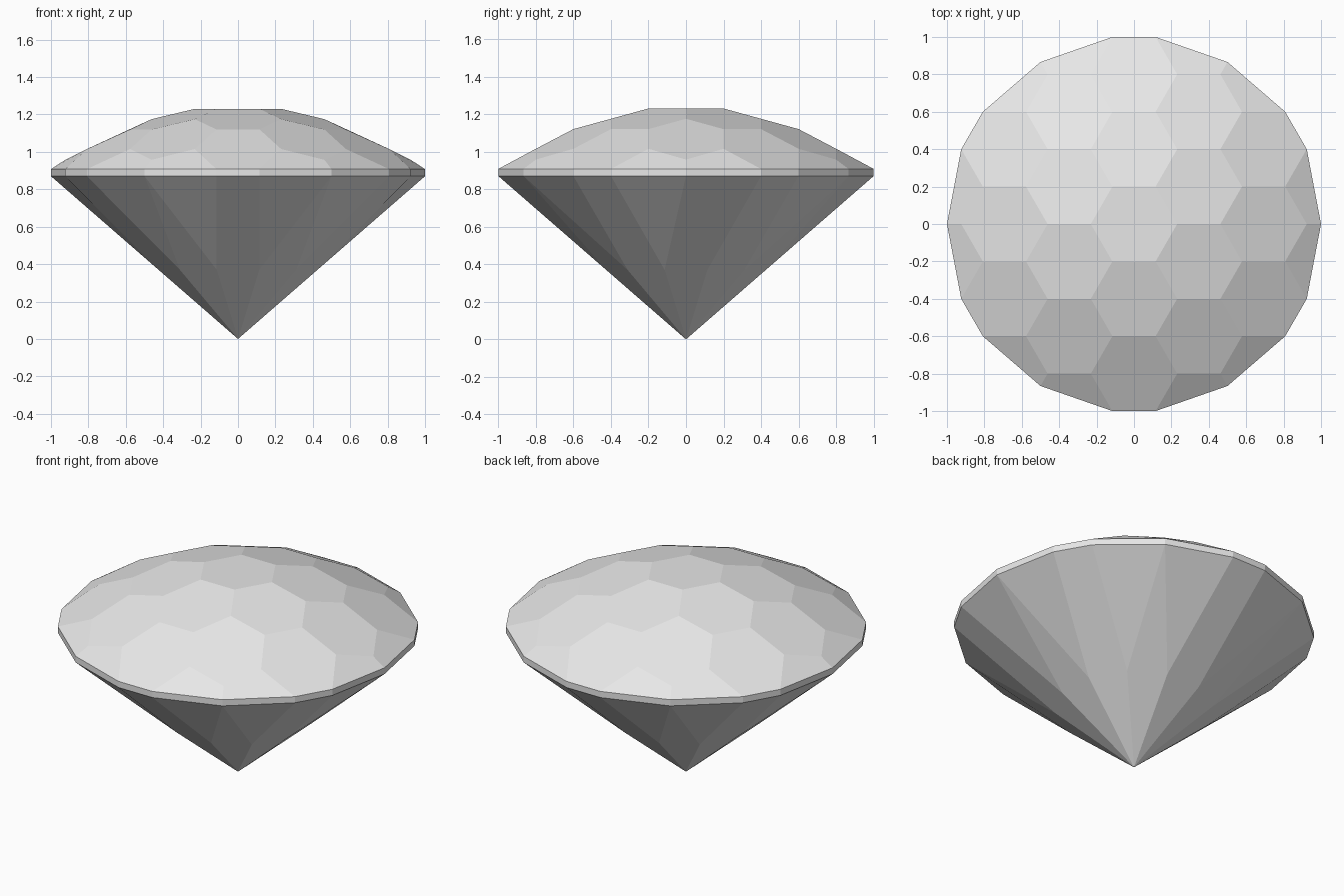
import bpy, bmesh, math
from mathutils import Vector, Matrix

cube = bpy.data.objects.get("Cube")
if cube:
    bpy.data.objects.remove(cube)

# Main dimensions
APOTHEM = 0.2                        # half height of one hexagonal facet
SIDE = 2 * APOTHEM / math.sqrt(3)    # also its corner radius
GIRDLE_TOP, GIRDLE_BOTTOM = 0.908, 0.87
KINK = 0.37                          # height where the lower facets split
CENTRE = Vector((0, 0, 0.85))

grey = bpy.data.materials.new("pale_grey")
grey.use_nodes = True
colour = (0.8, 0.8, 0.8, 1)
grey.diffuse_color = colour
grey.node_tree.nodes["Principled BSDF"].inputs["Base Color"].default_value = colour


def dome_height(r):
    """Height of the crown at a distance from the axis."""
    steps = [(0.231, 1.23), (0.462, 1.175), (0.611, 1.12), (0.833, 1.015),
             (0.924, 0.9575), (0.99, GIRDLE_TOP)]
    if r <= steps[0][0]:
        return steps[0][1]
    for (r0, z0), (r1, z1) in zip(steps, steps[1:]):
        if r <= r1:
            return z0 + (z1 - z0) * (r - r0) / (r1 - r0)
    return GIRDLE_TOP


def on_dome(x, y):
    return Vector((x, y, dome_height(math.hypot(x, y))))


def hexagon(cx, cy):
    return [on_dome(cx + SIDE * math.cos(math.radians(a)),
                    cy + SIDE * math.sin(math.radians(a))) for a in range(0, 360, 60)]


def mirrored(points):
    return [Vector((p.x, -p.y, p.z)) for p in points]


def build(name, sector, whole=()):
    """Turn one sector's facets six times about the axis, then weld them."""
    bm = bmesh.new()
    facets = list(whole)
    for k in range(6):
        turn = Matrix.Rotation(k * math.pi / 3, 3, 'Z')
        facets += [[turn @ p for p in facet] for facet in sector]
    for facet in facets:
        face = bm.faces.new([bm.verts.new(p) for p in facet])
        face.normal_update()
        if face.normal.dot(face.calc_center_median() - CENTRE) < 0:
            face.normal_flip()
    bmesh.ops.remove_doubles(bm, verts=bm.verts, dist=0.002)
    mesh = bpy.data.meshes.new(name)
    bm.to_mesh(mesh)
    bm.free()
    mesh.materials.append(grey)
    obj = bpy.data.objects.new(name, mesh)
    bpy.context.collection.objects.link(obj)
    return obj


# Crown: a dome of hexagons, with small corner facets reaching the rim
column = 1.5 * SIDE
corner = [on_dome(3.5 * SIDE, APOTHEM), on_dome(4 * SIDE, 0),
          on_dome(1, 0), on_dome(4 * SIDE, 2 * APOTHEM)]
build("crown",
      [hexagon(0, 2 * APOTHEM), hexagon(0, 4 * APOTHEM), hexagon(2 * column, 0),
       corner, mirrored(corner)],
      whole=[hexagon(0, 0)])

# Girdle: thin upright band along the rim
rim = [(1, 0), (4 * SIDE, 2 * APOTHEM), (3.5 * SIDE, 3 * APOTHEM),
       (0.5, math.sqrt(0.75))]
build("girdle", [[Vector((*a, GIRDLE_BOTTOM)), Vector((*b, GIRDLE_BOTTOM)),
                  Vector((*b, GIRDLE_TOP)), Vector((*a, GIRDLE_TOP))]
                 for a, b in zip(rim, rim[1:])])

# Pavilion: twelve main facets to the point, with triangles between them
low = [Vector((*p, GIRDLE_BOTTOM)) for p in rim]
tip = Vector((0, 0, 0))
kink_radius = KINK / GIRDLE_BOTTOM / math.cos(math.radians(15))
kinks = [Vector((kink_radius * math.cos(math.radians(a)),
                 kink_radius * math.sin(math.radians(a)), KINK)) for a in (-15, 15, 45)]
build("pavilion", [[low[0], kinks[0], tip, kinks[1]],
                   [low[0], kinks[1], low[1]],
                   [low[1], kinks[1], tip, kinks[2], low[2]],
                   [low[2], kinks[2], low[3]]])
